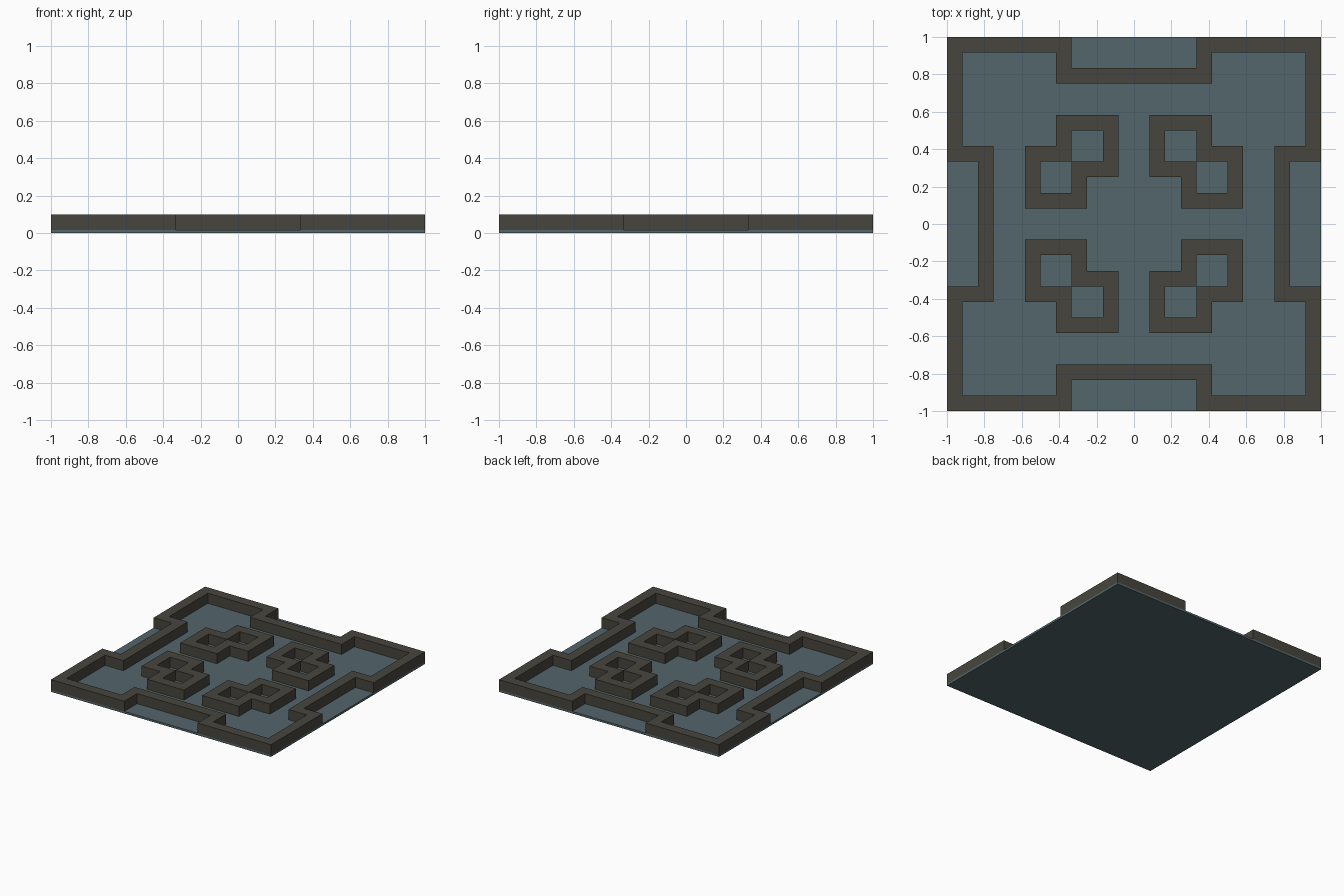
import bpy, bmesh

if "Cube" in bpy.data.objects:
    bpy.data.objects.remove(bpy.data.objects["Cube"])

U = 1 / 12          # one pattern cell
BASE = 0.017        # slab thickness
TOP = 0.10          # top of the raised walls


def material(name, rgb):
    m = bpy.data.materials.new(name)
    m.diffuse_color = (*rgb, 1)
    m.use_nodes = True
    m.node_tree.nodes["Principled BSDF"].inputs["Base Color"].default_value = m.diffuse_color
    return m


slate = material("blue_grey_floor", (0.086, 0.132, 0.150))
stone = material("dark_stone", (0.063, 0.060, 0.047))


def finish(bm, name, mat):
    bmesh.ops.recalc_face_normals(bm, faces=bm.faces)
    me = bpy.data.meshes.new(name)
    bm.to_mesh(me)
    bm.free()
    me.materials.append(mat)
    ob = bpy.data.objects.new(name, me)
    bpy.context.collection.objects.link(ob)
    return ob


def wall(name, outer, inner):
    """Closed wall between two paired outlines given in pattern cells."""
    bm = bmesh.new()
    rings = [[bm.verts.new((x * U, y * U, z)) for x, y in pts]
             for pts, z in ((outer, BASE), (outer, TOP), (inner, TOP), (inner, BASE))]
    n = len(outer)
    for k in range(4):
        a, b = rings[k], rings[(k + 1) % 4]
        for i in range(n):
            j = (i + 1) % n
            bm.faces.new((a[i], a[j], b[j], b[i]))
    return finish(bm, name, stone)


def four_turns(pts):
    """Repeat one corner's outline points at four quarter turns."""
    out = []
    for _ in range(4):
        out += pts
        pts = [(-y, x) for x, y in pts]
    return out


# floor slab
bm = bmesh.new()
bmesh.ops.create_cube(bm, size=1)
for v in bm.verts:
    v.co = (v.co.x * 2, v.co.y * 2, (v.co.z + 0.5) * BASE)
finish(bm, "floor_slab", slate)

# stepped border wall
wall("border_wall",
     four_turns([(10, 4), (12, 4), (12, 12), (4, 12), (4, 10)]
                [:5]),
     four_turns([(9, 5), (11, 5), (11, 11), (5, 11), (5, 9)]))

# linked double-square motifs, mirrored into each quadrant
outer = [(1, 7), (5, 7), (5, 5), (7, 5), (7, 1), (3, 1), (3, 3), (1, 3)]
inner = [(2, 6), (4, 6), (4, 4), (6, 4), (6, 2), (4, 2), (4, 4), (2, 4)]
for side, sx in (("right", 1), ("left", -1)):
    for end, sy in (("back", 1), ("front", -1)):
        wall(f"linked_squares_{end}_{side}",
             [(x * sx, y * sy) for x, y in outer],
             [(x * sx, y * sy) for x, y in inner])
